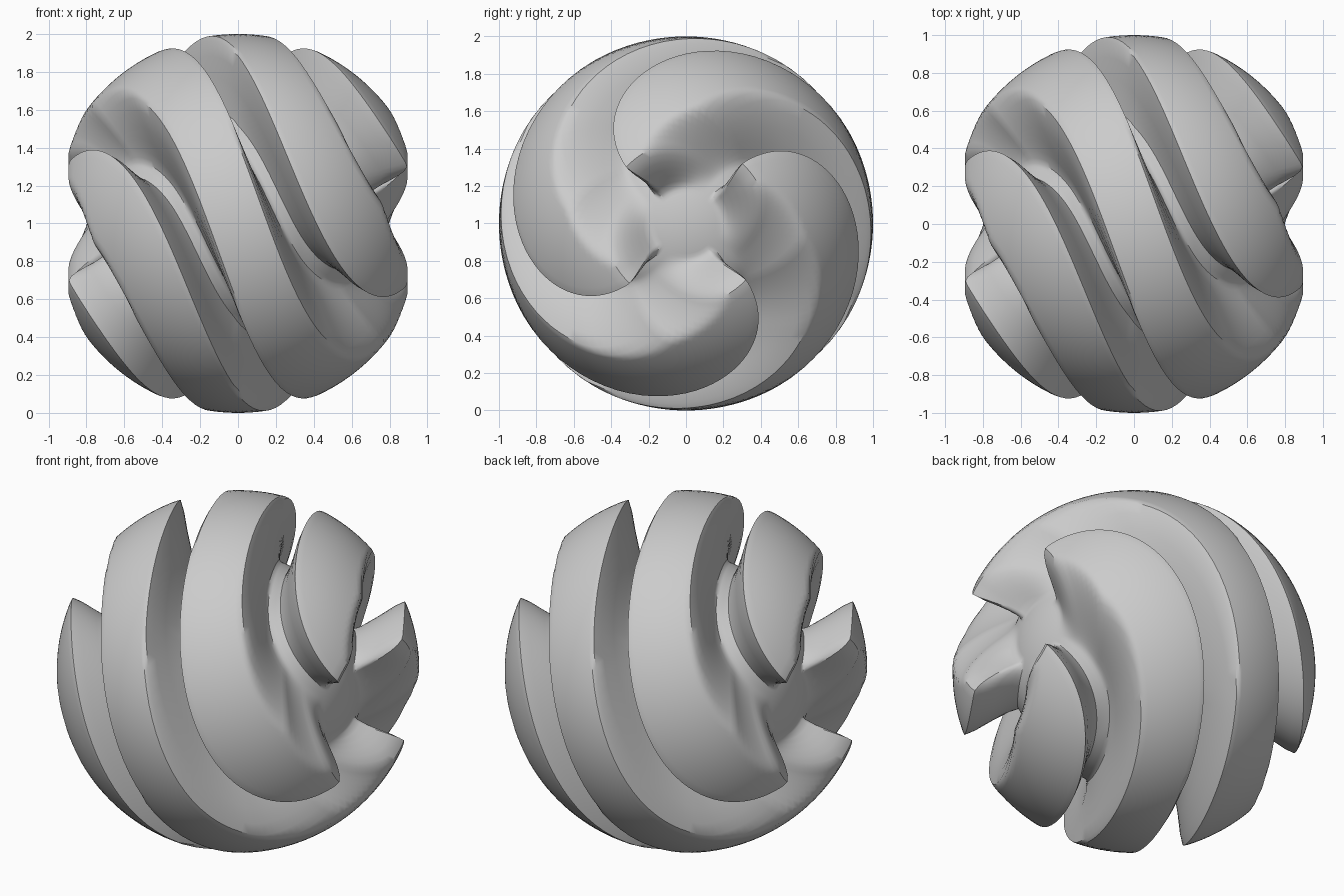
import bpy, bmesh, math
from math import sin, cos, pi, radians

if "Cube" in bpy.data.objects:
    bpy.data.objects.remove(bpy.data.objects["Cube"])

RINGS, ARMS, STEPS = 110, 4, 36
COLS = ARMS * STEPS


def smooth(a, b, t):
    t = max(0.0, min(1.0, (t - a) / (b - a)))
    return t * t * (3 - 2 * t)


def lerp_curve(points, t):
    # piecewise linear lookup
    if t <= points[0][0]:
        return points[0][1]
    for (a, p), (b, q) in zip(points, points[1:]):
        if t <= b:
            return p + (q - p) * (t - a) / (b - a)
    return points[-1][1]


def twist(x):
    # ribs turn quickly at the middle, slowly at the ends
    return radians(142) * math.tanh(1.14 * x)


# inner crest edge of a rib against degrees from the end: sweeps to a pointed tip
INNER_EDGE = [(20, 0.24), (28, 0.12), (39, -0.17), (58, -0.26), (90, -0.29)]


def radius(theta, s):
    # s: phase across one rib, 0 = crest, +-0.5 = groove
    x = cos(theta)
    polar = math.degrees(min(theta, pi - theta))
    q = s if x >= 0 else -s             # positive = steep outer side
    lean = smooth(0.3, 0.85, abs(x))
    edge = lerp_curve(INNER_EDGE, polar)
    rib = smooth(-0.43 - 0.04 * lean, edge, q) if q < edge else 1 - smooth(0.30, 0.42, q)
    rib *= smooth(15, 27, polar)        # ribs end in tips
    floor = 0.65 + 0.06 * smooth(0.5, 0.95, abs(x))
    return floor + (1 - floor) * rib


def point(theta, j):
    s = (j % STEPS) / STEPS
    s = s - 1 if s > 0.5 else s
    x = cos(theta)
    r = radius(theta, s)
    # grooves undercut the outer edge of each rib
    undercut = 0.5 * (1 - r) * math.tanh(x / 0.25)
    phi = pi / 2 + twist(x) + 2 * pi * j / COLS - undercut * 2 * pi / ARMS
    return (r * x, r * sin(theta) * cos(phi), 1 + r * sin(theta) * sin(phi))


# Twisted ribbed ball, axis along x
bm = bmesh.new()
rings = [[bm.verts.new(point(pi * i / RINGS, j)) for j in range(COLS)]
         for i in range(1, RINGS)]
for a, b in zip(rings, rings[1:]):
    for j in range(COLS):
        k = (j + 1) % COLS
        bm.faces.new((a[j], b[j], b[k], a[k]))

# Sunken end centres
for ring, theta in ((rings[0], 0), (rings[-1], pi)):
    tip = bm.verts.new(point(theta, STEPS // 2))
    for j in range(COLS):
        bm.faces.new((ring[j], ring[(j + 1) % COLS], tip))
bmesh.ops.recalc_face_normals(bm, faces=bm.faces)

mesh = bpy.data.meshes.new("twisted_ball")
bm.to_mesh(mesh)
bm.free()
ball = bpy.data.objects.new("twisted_ball", mesh)
bpy.context.collection.objects.link(ball)
bpy.context.view_layer.objects.active = ball
ball.select_set(True)
bpy.ops.object.shade_smooth_by_angle(angle=radians(35))
